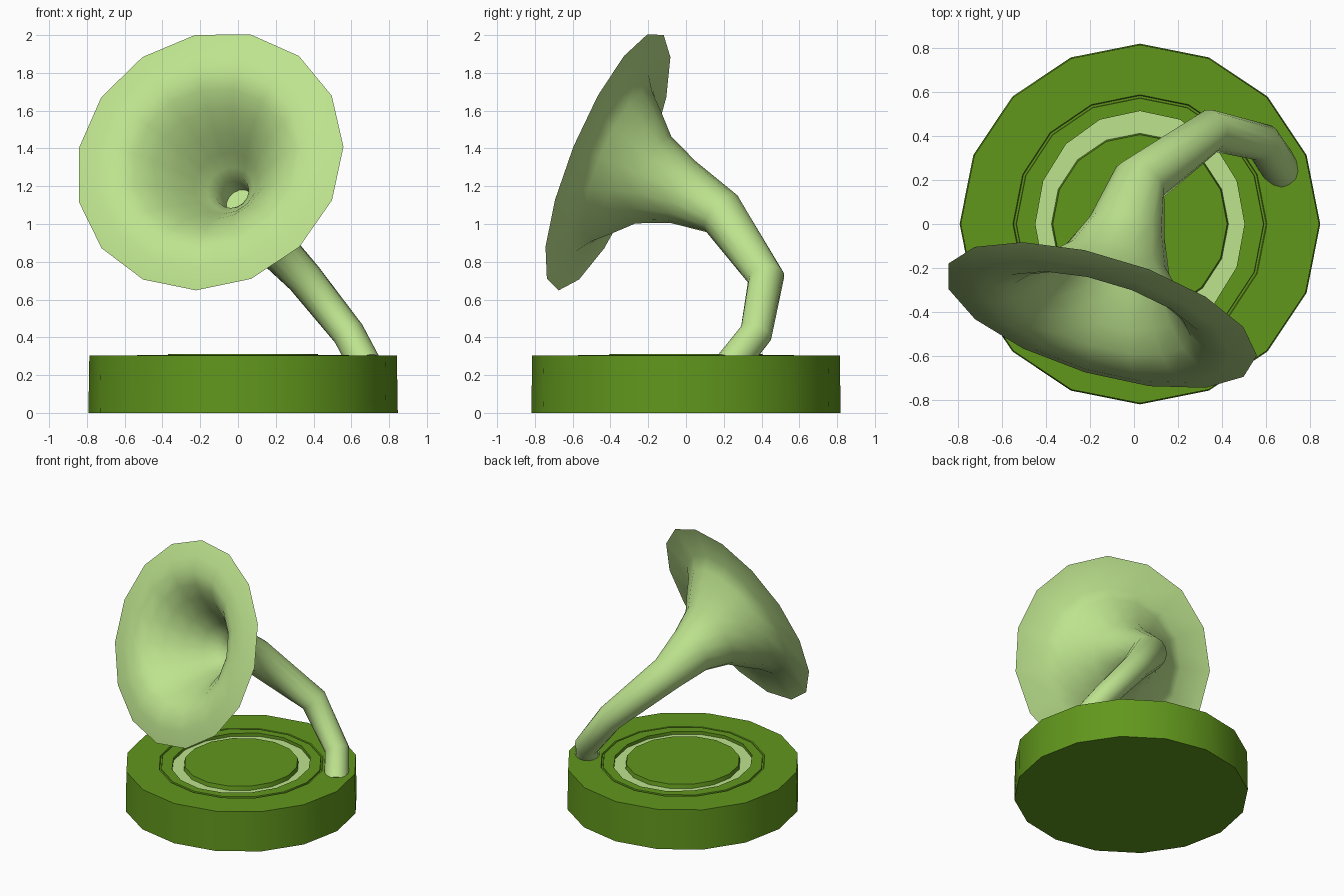
import bpy, math
from mathutils import Vector

if "Cube" in bpy.data.objects:
    bpy.data.objects.remove(bpy.data.objects["Cube"])


def material(name, rgb):
    m = bpy.data.materials.new(name)
    m.diffuse_color = (*rgb, 1)
    m.use_nodes = True
    m.node_tree.nodes["Principled BSDF"].inputs["Base Color"].default_value = m.diffuse_color
    return m


dark = material("dark green", (0.12, 0.31, 0.012))
light = material("light green", (0.51, 0.77, 0.27))


def loft(name, rings, mats, angle, light_bands=()):
    """Skin equal-sized rings of points, cap both ends and smooth by angle."""
    n = len(rings[0])
    verts = [p for ring in rings for p in ring]
    faces = []
    for i in range(len(rings) - 1):
        for k in range(n):
            p, q = i * n + k, i * n + (k + 1) % n
            faces.append((p, q, q + n, p + n))
    faces.append(tuple(reversed(range(n))))
    faces.append(tuple(range(len(verts) - n, len(verts))))
    me = bpy.data.meshes.new(name)
    me.from_pydata(verts, [], faces)
    for m in mats:
        me.materials.append(m)
    for f in me.polygons:
        f.material_index = 1 if f.index // n in light_bands else 0
    ob = bpy.data.objects.new(name, me)
    bpy.context.collection.objects.link(ob)
    bpy.ops.object.select_all(action='DESELECT')
    ob.select_set(True)
    bpy.context.view_layer.objects.active = ob
    bpy.ops.object.shade_smooth_by_angle(angle=math.radians(angle))


# Base with a fine groove, a sunken light ring and a raised centre: (rx, ry, z)
profile = [(0.819, 0.819, 0), (0.814, 0.814, 0.304), (0.577, 0.587, 0.304),
           (0.573, 0.583, 0.296), (0.563, 0.573, 0.296), (0.561, 0.571, 0.306),
           (0.475, 0.513, 0.306), (0.475, 0.513, 0.282), (0.402, 0.412, 0.282),
           (0.396, 0.406, 0.312)]
base_rings = []
for rx, ry, z in profile:
    base_rings.append([Vector((0.027 + rx * math.cos(k * math.pi / 8),
                               ry * math.sin(k * math.pi / 8), z)) for k in range(16)])
loft("base", base_rings, [dark, light], 30, light_bands=(7,))

# Horn: rings as (centre, axis, radius), from the inside over the rim to the neck
SIDES = 15
mouth = Vector((-0.15, -0.415, 1.333))
back = Vector((0.3, 1, -0.41)).normalized()
inner = [(0.62, 0.08), (0.45, 0.09), (0.41, 0.125), (0.32, 0.175), (0.2, 0.25),
         (0.09, 0.335), (0.01, 0.42), (-0.035, 0.51), (-0.03, 0.62)]
outer = [(0.0, 0.735), (0.012, 0.51), (0.07, 0.43), (0.155, 0.355),
         (0.265, 0.25), (0.44, 0.178)]
rings = [(mouth + back * t, back, r) for t, r in inner + outer]

# Bent neck going down into the base
neck = [Vector(p) for p in ((-0.03, 0, 1.17), (0.025, 0.19, 1.055), (0.35, 0.425, 0.715),
                            (0.585, 0.37, 0.42), (0.675, 0.235, 0.25))]
radii = [0.178, 0.127, 0.097, 0.087, 0.087]
for i in range(1, len(neck)):
    a = (neck[i] - neck[i - 1]).normalized()
    b = (neck[i + 1] - neck[i]).normalized() if i + 1 < len(neck) else a
    rings.append((neck[i], (a + b).normalized(), radii[i]))

horn_rings = []
u = Vector((-0.07, -0.25, -0.67))
for c, n, r in rings:
    u = (u - n * u.dot(n)).normalized()
    v = n.cross(u)
    horn_rings.append([c + (u * math.cos(a) + v * math.sin(a)) * r
                       for a in (2 * math.pi * k / SIDES for k in range(SIDES))])
loft("horn", horn_rings, [light], 65)
